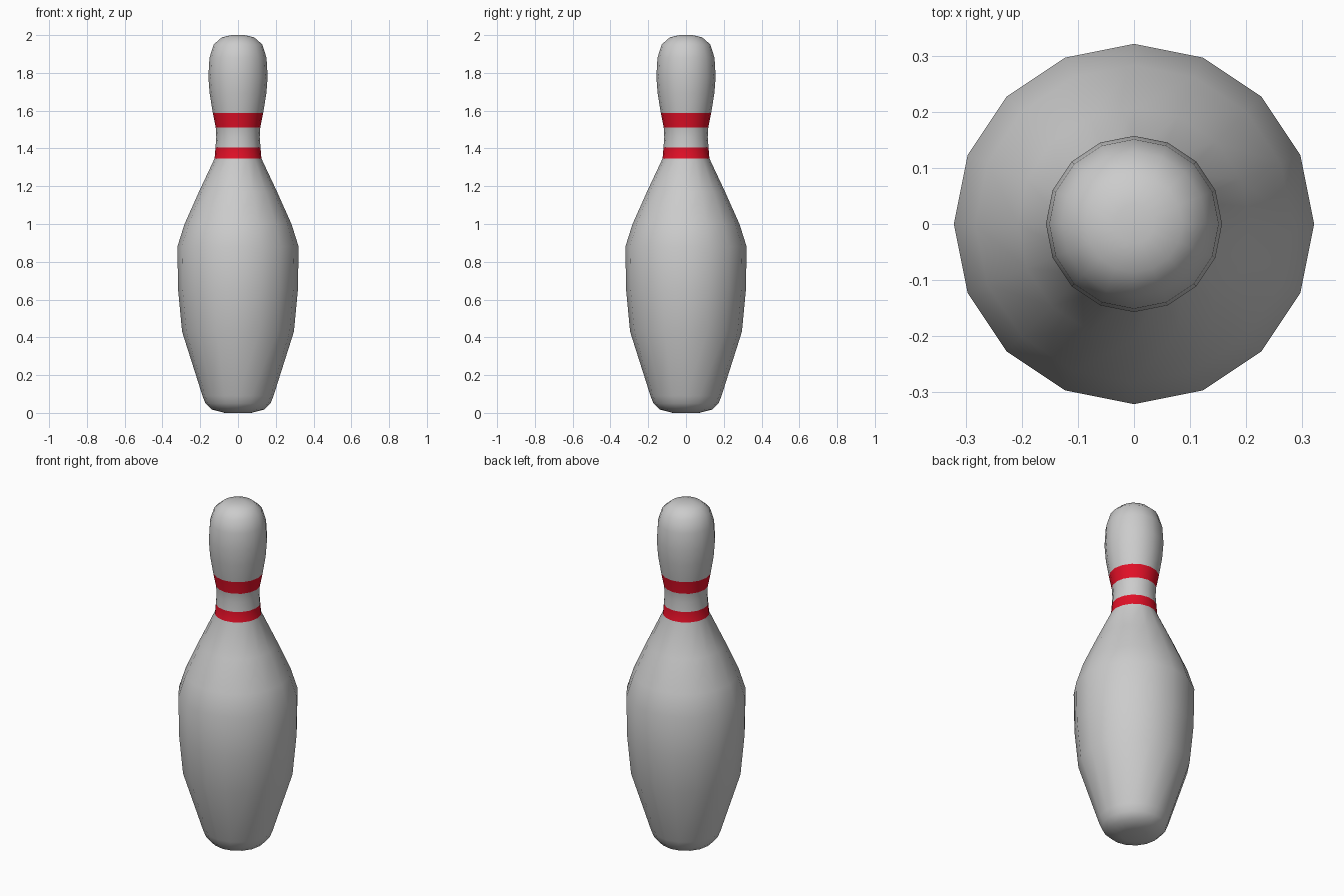
import bpy, bmesh, math

if "Cube" in bpy.data.objects:
    bpy.data.objects.remove(bpy.data.objects["Cube"])

SIDES = 16

# Pin silhouette: (radius, height) from base to crown
PROFILE = [
    (0.07, 0.0), (0.14, 0.018), (0.172, 0.05), (0.188, 0.09),
    (0.296, 0.43), (0.317, 0.65), (0.321, 0.88), (0.283, 1.0),
    (0.207, 1.17), (0.124, 1.347), (0.119, 1.406), (0.115, 1.46),
    (0.118, 1.512), (0.133, 1.587), (0.150, 1.69), (0.157, 1.78),
    (0.151, 1.88), (0.129, 1.95), (0.086, 1.988), (0.035, 2.0),
]
# Lower heights of the two painted bands
BANDS = (1.347, 1.512)

white = None
red = bpy.data.materials.new("red_stripe")
red.diffuse_color = (0.75, 0.005, 0.02, 1)
red.use_nodes = True
red.node_tree.nodes["Principled BSDF"].inputs["Base Color"].default_value = red.diffuse_color
grey = bpy.data.materials.new("pin_white")
grey.diffuse_color = (0.8, 0.8, 0.8, 1)
grey.use_nodes = True
grey.node_tree.nodes["Principled BSDF"].inputs["Base Color"].default_value = grey.diffuse_color

# Lathe the profile, colouring the band faces
bm = bmesh.new()
rings = []
for r, z in PROFILE:
    rings.append([bm.verts.new((r * math.cos(2 * math.pi * i / SIDES),
                                r * math.sin(2 * math.pi * i / SIDES), z))
                  for i in range(SIDES)])
for k in range(len(rings) - 1):
    for i in range(SIDES):
        j = (i + 1) % SIDES
        f = bm.faces.new((rings[k][i], rings[k][j], rings[k + 1][j], rings[k + 1][i]))
        f.smooth = True
        f.material_index = 1 if PROFILE[k][1] in BANDS else 0

# Base and crown caps
bm.faces.new(rings[0][::-1]).smooth = True
bm.faces.new(rings[-1]).smooth = True

mesh = bpy.data.meshes.new("bowling_pin")
bm.to_mesh(mesh)
bm.free()
mesh.materials.append(grey)
mesh.materials.append(red)
pin = bpy.data.objects.new("bowling_pin", mesh)
bpy.context.collection.objects.link(pin)
